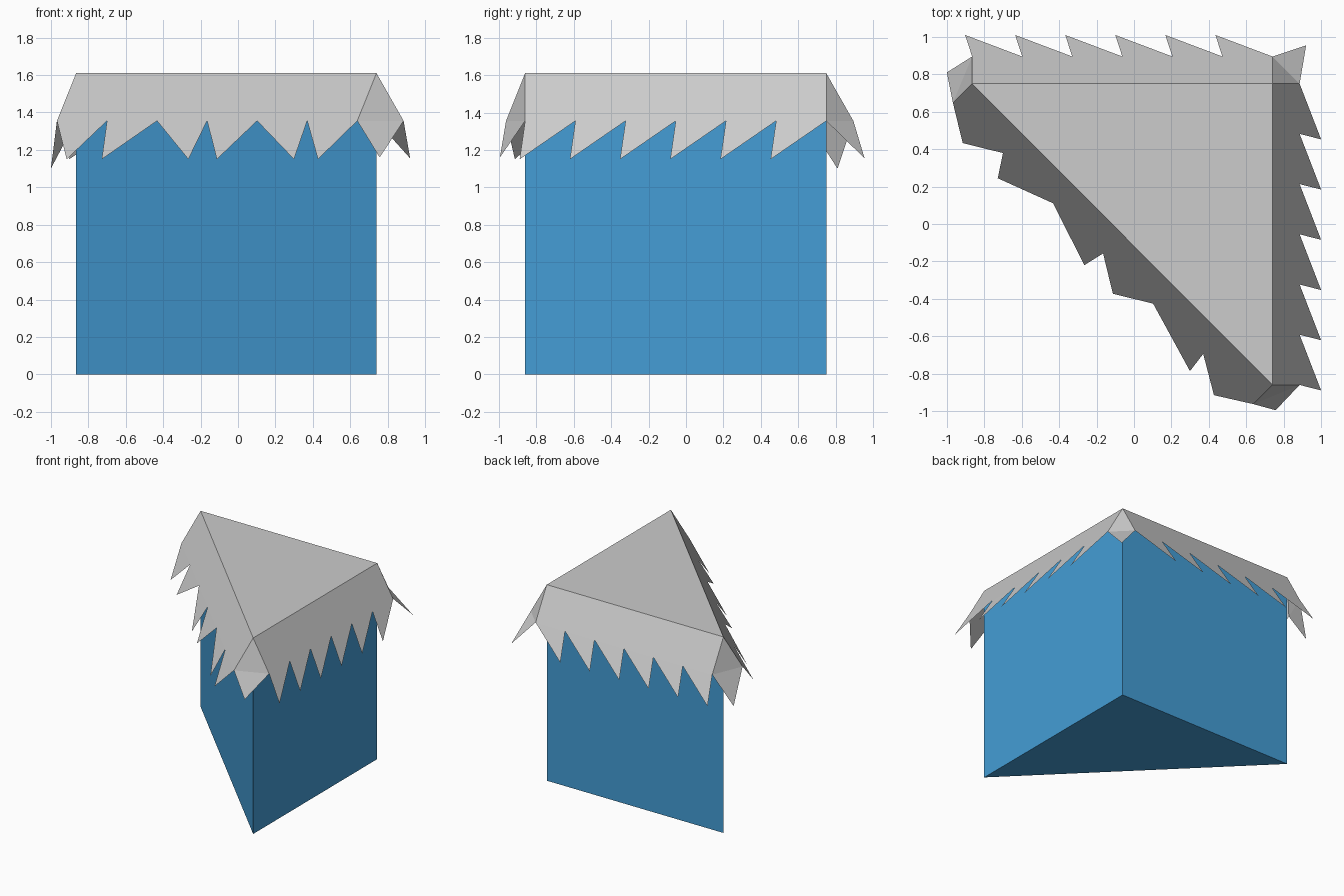
import bpy
import bmesh
from mathutils import Vector

cube = bpy.data.objects.get("Cube")
if cube:
    bpy.data.objects.remove(cube, do_unlink=True)


def make_material(name, color):
    mat = bpy.data.materials.new(name)
    mat.use_nodes = True
    mat.diffuse_color = color
    mat.node_tree.nodes["Principled BSDF"].inputs["Base Color"].default_value = color
    return mat


def finish(bm, name, mat):
    bmesh.ops.remove_doubles(bm, verts=bm.verts, dist=0.0005)
    mesh = bpy.data.meshes.new(name)
    bm.to_mesh(mesh)
    bm.free()
    mesh.materials.append(mat)
    obj = bpy.data.objects.new(name, mesh)
    bpy.context.collection.objects.link(obj)
    return obj


def add_face(bm, points, outward):
    face = bm.faces.new([bm.verts.new(p) for p in points])
    face.normal_update()
    if face.normal.dot(outward) < 0:
        face.normal_flip()


blue = make_material("wall blue", (0.058, 0.337, 0.672, 1))
grey = make_material("roof grey", (0.604, 0.604, 0.604, 1))

TOP, EAVE, TIP = 1.61, 1.355, 1.15
EAVE_OUT, TIP_OUT = 0.145, 0.26
TEETH = 6
UP = Vector((0, 0, 1))

# Triangular plan, clockwise from above: back right, back left, front left
corners = [Vector((-0.865, 0.75, 0)), Vector((0.74, 0.75, 0)), Vector((0.74, -0.86, 0))]
lift = UP * TOP

# Walls and floor
bm = bmesh.new()
add_face(bm, corners, -UP)
for i, a in enumerate(corners):
    b = corners[(i + 1) % 3]
    add_face(bm, [a, b, b + lift, a + lift], UP.cross(b - a))
finish(bm, "walls", blue)

# Flat roof top
bm = bmesh.new()
add_face(bm, [c + lift for c in corners], UP)
finish(bm, "roof_top", grey)

# Tooth tip positions along each side, as a share of one tooth width
side_names = ["back", "left", "diagonal"]
tip_shares = [[-0.14] * TEETH,
              [1.11] * TEETH,
              [0.48, -0.04, 0.5, 0.07, 0.8, 0.5]]
corner_tips = [Vector((-1.0, 0.81, 1.1)), Vector((0.92, 0.955, 1.155)),
               Vector((0.757, -0.995, 1.16))]

eaves = []
for i, a in enumerate(corners):
    b = corners[(i + 1) % 3]
    out = UP.cross(b - a).normalized()
    eave_a = a + out * EAVE_OUT + UP * EAVE
    eave_b = b + out * EAVE_OUT + UP * EAVE
    eaves.append((eave_a, eave_b))

    # Sloping eave with its row of ragged teeth
    bm = bmesh.new()
    valleys = [eave_a.lerp(eave_b, k / TEETH) for k in range(TEETH + 1)]
    add_face(bm, [a + lift, b + lift] + valleys[::-1], out)
    for k, share in enumerate(tip_shares[i]):
        tip = a.lerp(b, (k + share) / TEETH) + out * TIP_OUT + UP * TIP
        add_face(bm, [valleys[k], valleys[k + 1], tip], out)
    finish(bm, side_names[i] + "_eave", grey)

# Corner pieces joining neighbouring eaves, each with one tooth
for i, name in enumerate(["back_right", "back_left", "front_left"]):
    before, after = eaves[i - 1][1], eaves[i][0]
    out = Vector((corners[i].x, corners[i].y, 0))
    bm = bmesh.new()
    add_face(bm, [corners[i] + lift, before, after], out)
    add_face(bm, [before, after, corner_tips[i]], out)
    finish(bm, name + "_corner", grey)
